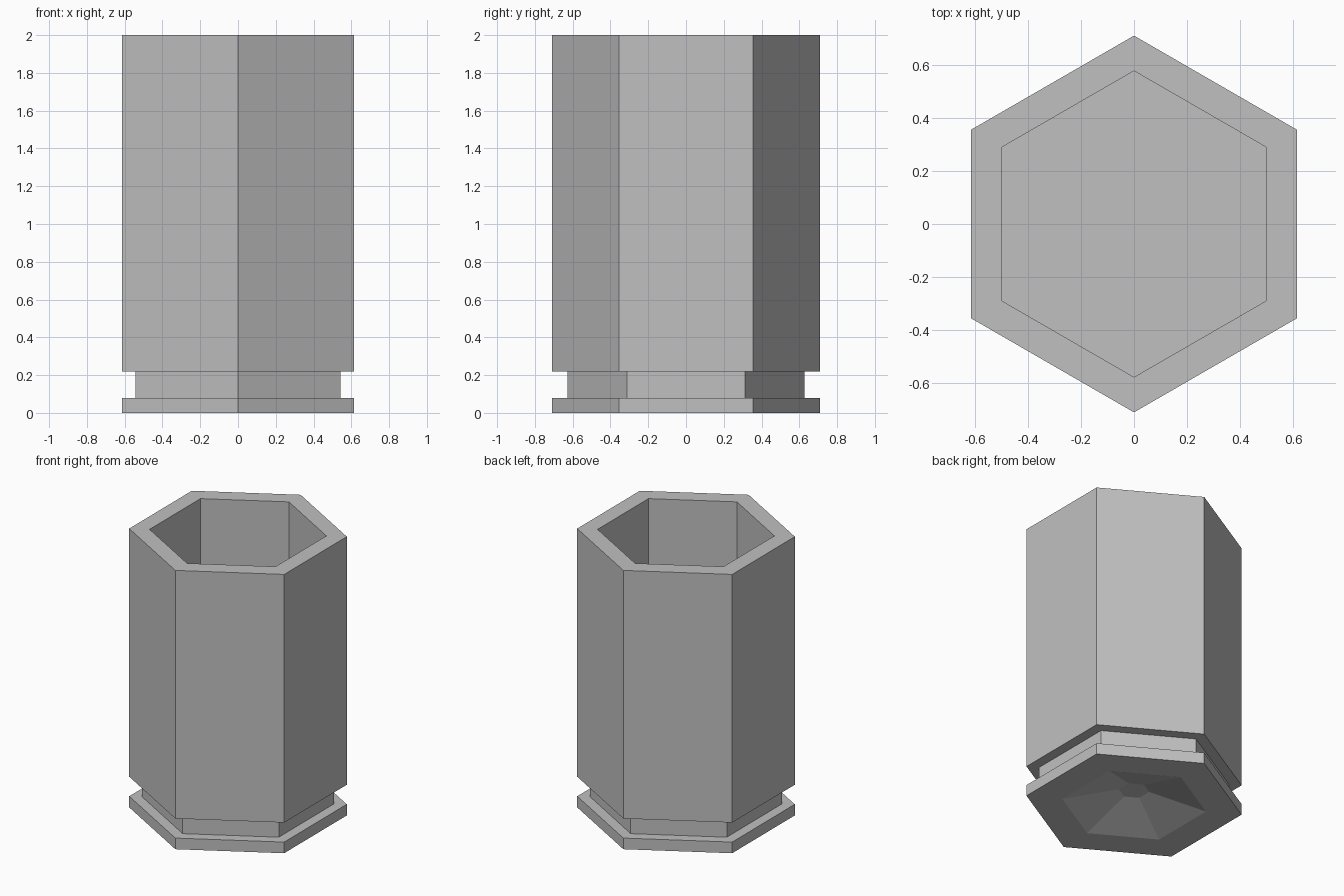
import bpy
import bmesh
from math import cos, sin, pi

cube = bpy.data.objects.get("Cube")
if cube:
    bpy.data.objects.remove(cube)

grey = bpy.data.materials.new("plain grey")
grey.use_nodes = True
colour = (0.53, 0.53, 0.53, 1)
grey.diffuse_color = colour
grey.node_tree.nodes["Principled BSDF"].inputs["Base Color"].default_value = colour


def hex_loft(name, profile):
    """Skin hexagonal rings through (corner radius, height) points, capping both ends."""
    bm = bmesh.new()
    rings = []
    for radius, z in profile:
        angles = [pi / 2 + i * pi / 3 for i in range(6)]
        rings.append([bm.verts.new((radius * cos(a), radius * sin(a), z)) for a in angles])
    for low, high in zip(rings, rings[1:]):
        for i in range(6):
            j = (i + 1) % 6
            bm.faces.new((low[i], low[j], high[j], high[i]))
    bm.faces.new(rings[0])
    bm.faces.new(rings[-1])
    bmesh.ops.recalc_face_normals(bm, faces=bm.faces)
    mesh = bpy.data.meshes.new(name)
    bm.to_mesh(mesh)
    bm.free()
    mesh.materials.append(grey)
    obj = bpy.data.objects.new(name, mesh)
    bpy.context.collection.objects.link(obj)
    return obj


# Hollow hexagonal cup: sunken underside, foot flange, groove, wall, rim, inside floor
hex_loft("hexagonal_cup", [
    (0.10, 0.11), (0.475, 0.0),
    (0.71, 0.0), (0.71, 0.08),
    (0.627, 0.08), (0.627, 0.22),
    (0.71, 0.22), (0.71, 2.0),
    (0.577, 2.0), (0.577, 0.16),
])
